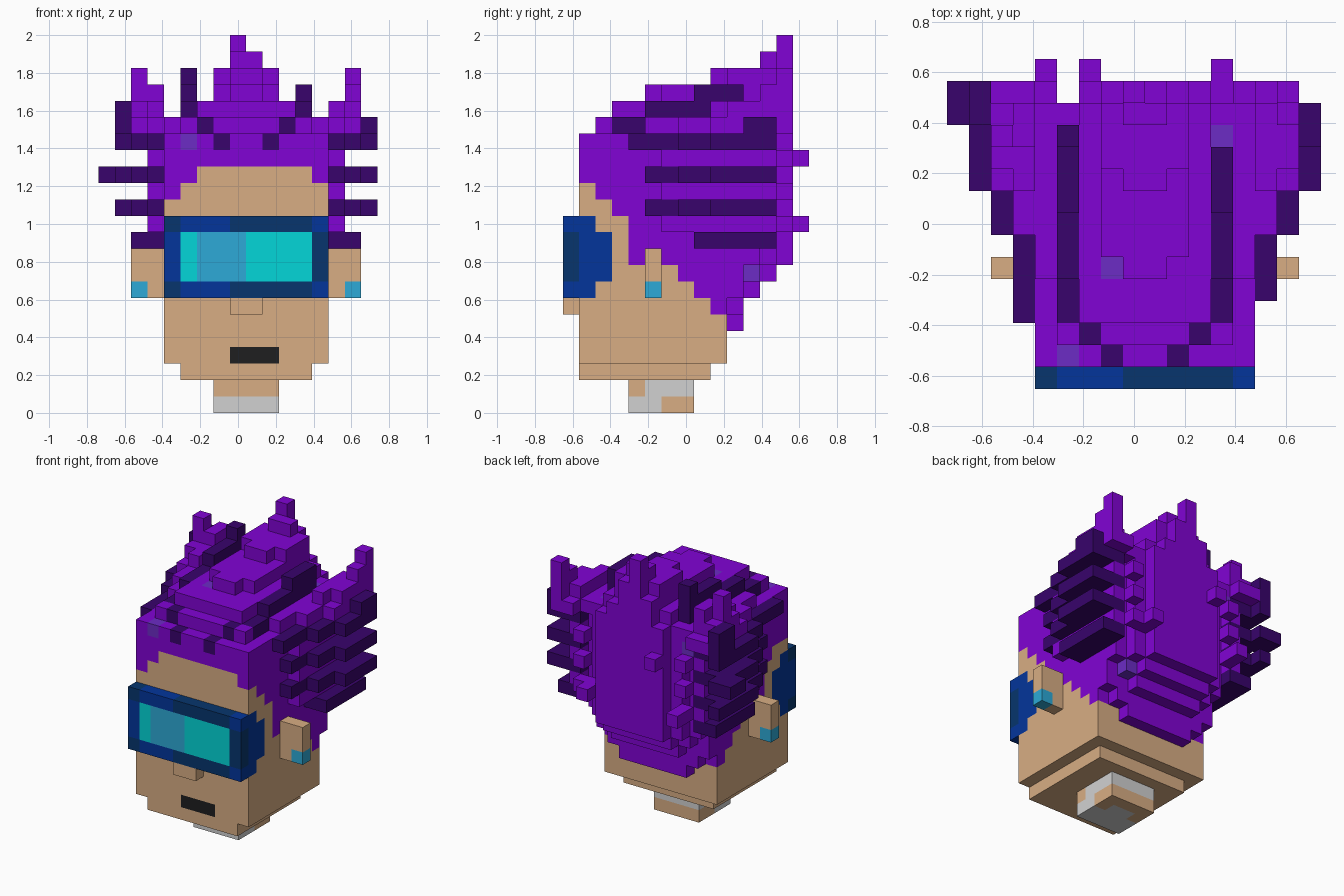
import bpy, bmesh
from mathutils import Vector

default = bpy.data.objects.get("Cube")
if default:
    bpy.data.objects.remove(default, do_unlink=True)

UNIT = 2 / 23                       # edge of one block
ORIGIN = Vector((-8.5, -7.5, 0))    # grid corner, in blocks

COLOURS = {
    "purple": (.22, .001, .66), "dark purple": (.04, .001, .15),
    "lilac": (.15, .025, .56), "skin": (.69, .42, .23),
    "navy": (.002, .036, .155), "blue": (.001, .036, .33),
    "teal": (.001, .67, .69), "sky blue": (.026, .4, .68),
    "charcoal": (.013, .013, .014), "grey": (.64, .64, .64),
}
materials = {}
for name, rgb in COLOURS.items():
    mat = bpy.data.materials.new(name)
    mat.use_nodes = True
    mat.diffuse_color = (*rgb, 1)
    shader = mat.node_tree.nodes["Principled BSDF"]
    shader.inputs["Base Color"].default_value = (*rgb, 1)
    materials[name] = mat

blocks = {}


def span(value):
    """A single index or a half-open pair of indices."""
    return range(*value) if isinstance(value, tuple) else range(value, value + 1)


def fill(part, colour, xs, ys, zs):
    for x in span(xs):
        for y in span(ys):
            for z in span(zs):
                blocks[x, y, z] = (part, colour)


def fill_both(part, colour, x, ys, zs):
    """Fill one column of blocks and its mirror image across the face."""
    fill(part, colour, x, ys, zs)
    fill(part, colour, 17 - x, ys, zs)


# Neck with a patchy grey collar
fill("neck", "skin", (7, 11), (4, 8), (0, 2))
fill("neck", "grey", (7, 11), (4, 6), 0)
fill("neck", "grey", (8, 10), 6, 0)
fill("neck", "grey", 10, (5, 8), 1)
fill("neck", "grey", (7, 11), 7, 1)

# Head, jaw, nose and mouth
fill("head", "skin", (4, 14), (1, 10), (3, 15))
fill("head", "skin", (5, 13), (1, 9), 2)
fill("head", "skin", (8, 10), 0, 6)
fill("head", "charcoal", (8, 11), 1, 3)

# Hair cap: its lower edge steps down over the temples
for y, bottom in enumerate([14, 13, 12, 9, 9, 9, 8, 7, 6], start=1):
    fill("hair", "purple", (4, 14), y, (bottom, 17))
# Back of the hair narrows toward the nape and the rear panel
for y, bottom, inset in ((10, 5, 0), (11, 7, 0), (12, 8, 1), (13, 9, 2)):
    for z in range(bottom, 17):
        cut = max(inset, bottom + 2 - z)
        fill("hair", "purple", (4 + cut, 14 - cut), y, z)
# Forehead left bare under the fringe
fill("head", "skin", (6, 13), 1, 14)
fill("hair", "purple", 4, 1, 13)

# Crest built from shrinking terraces
fill("hair", "purple", (4, 14), (5, 13), 17)
fill("hair", "purple", (5, 13), (2, 5), 17)
fill("hair", "purple", (6, 12), 13, 17)
fill("hair", "purple", (6, 12), (3, 13), 18)
fill("hair", "purple", (8, 10), 5, 19)
fill("hair", "purple", (7, 11), (6, 13), 19)
fill("hair", "purple", (8, 10), 9, 20)
fill("hair", "purple", (7, 11), (10, 13), 20)
fill("hair", "purple", (8, 10), 12, 21)
# Uneven locks behind the crest
for x, top in ((7, 20), (8, 23), (9, 21), (10, 19)):
    fill("hair", "purple", x, 13, (17, top))

# Dark stripes climbing both sides of the crest
fill_both("hair", "dark purple", 7, 1, 16)
fill_both("hair", "dark purple", 6, 2, (16, 18))
fill_both("hair", "dark purple", 5, (3, 5), 17)
fill_both("hair", "dark purple", 5, (5, 8), 18)
fill_both("hair", "dark purple", 5, (8, 11), (18, 20))
fill("hair", "dark purple", 5, 11, (18, 21))

# Stray lilac locks
for spot in ((5, 1, 16), (7, 5, 18), (12, 11, 17), (12, 11, 8), (4, 12, 16)):
    fill("hair", "lilac", *spot)

# Side hair, flaring upward into swept wings
fill_both("hair", "purple", 3, (6, 13), (11, 17))
fill_both("hair", "purple", 3, (7, 14), 17)
fill_both("hair", "purple", 3, (9, 13), 18)
fill_both("hair", "purple", 2, (9, 14), 17)
fill_both("hair", "purple", 2, (10, 13), 18)
fill("hair", "purple", 3, (11, 13), 19)
fill("hair", "purple", 2, 11, (19, 21))
fill("hair", "purple", 15, (12, 14), (18, 20))
fill("hair", "purple", 15, 13, 20)

# Dark strands: each row spreads outward as it runs back
for z, start in ((10, 8), (12, 5), (14, 5), (16, 4)):
    fill_both("hair", "dark purple", 3, (start, 13), z)
    fill_both("hair", "dark purple", 2, (max(start, 7), 13), z)
    if z > 10:
        fill_both("hair", "dark purple", 1, (9, 13), z)
        fill("hair", "dark purple", 1, 13, z)
fill("hair", "dark purple", 3, 3, 16)
fill("hair", "dark purple", 0, (12, 14), 14)
fill("hair", "dark purple", 1, (12, 14), (17, 19))
fill("hair", "dark purple", 16, (11, 13), 17)

# Ragged locks and tufts poking out behind
for z in (11, 13, 15):
    fill_both("hair", "purple", 4, 13, z)
fill("hair", "purple", 4, 14, 11)
fill("hair", "purple", 6, 14, 15)
fill("hair", "purple", 12, (13, 15), 11)

# Ears with earrings
fill_both("ears", "skin", 2, 5, (7, 10))
fill_both("ears", "skin", 3, 5, (7, 10))
fill_both("ears", "sky blue", 2, 5, 7)

# Goggles: frame, lens, glint and the strap ends on the temples
fill("goggles", "navy", (4, 14), 0, (7, 12))
fill("goggles", "blue", (5, 8), 0, (7, 12))
fill("goggles", "blue", 4, 0, (8, 11))
for z in (7, 11):
    fill("goggles", "blue", 13, 0, z)
fill("goggles", "teal", (5, 13), 0, (8, 11))
fill("goggles", "sky blue", (6, 9), 0, (8, 11))
fill_both("goggles", "blue", 4, 1, (7, 12))
fill_both("goggles", "blue", 4, 2, (8, 11))


def build(part):
    """Make one object from the visible faces of a part's blocks."""
    names = sorted({c for p, c in blocks.values() if p == part})
    bm = bmesh.new()
    corners = {}

    def corner(point):
        key = tuple(round(v) for v in point)
        if key not in corners:
            corners[key] = bm.verts.new((Vector(key) + ORIGIN) * UNIT)
        return corners[key]

    for cell, (owner, colour) in blocks.items():
        if owner != part:
            continue
        for axis in range(3):
            for sign in (-1, 1):
                step = Vector((0, 0, 0))
                step[axis] = sign
                beside = tuple(round(a + b) for a, b in zip(cell, step))
                if beside in blocks:
                    continue
                u, v = Vector((0, 0, 0)), Vector((0, 0, 0))
                u[(axis + 1) % 3] = v[(axis + 2) % 3] = 1
                base = Vector(cell) + (step if sign > 0 else step * 0)
                quad = [base, base + u, base + u + v, base + v]
                if sign < 0:
                    quad.reverse()
                face = bm.faces.new([corner(p) for p in quad])
                face.material_index = names.index(colour)
    # Merge flat areas of one colour
    bmesh.ops.dissolve_limit(bm, angle_limit=.01, verts=bm.verts[:],
                             edges=bm.edges[:], delimit={'MATERIAL'})
    mesh = bpy.data.meshes.new(part)
    bm.to_mesh(mesh)
    bm.free()
    for name in names:
        mesh.materials.append(materials[name])
    bpy.context.collection.objects.link(bpy.data.objects.new(part, mesh))


for part in ("neck", "head", "hair", "ears", "goggles"):
    build(part)
